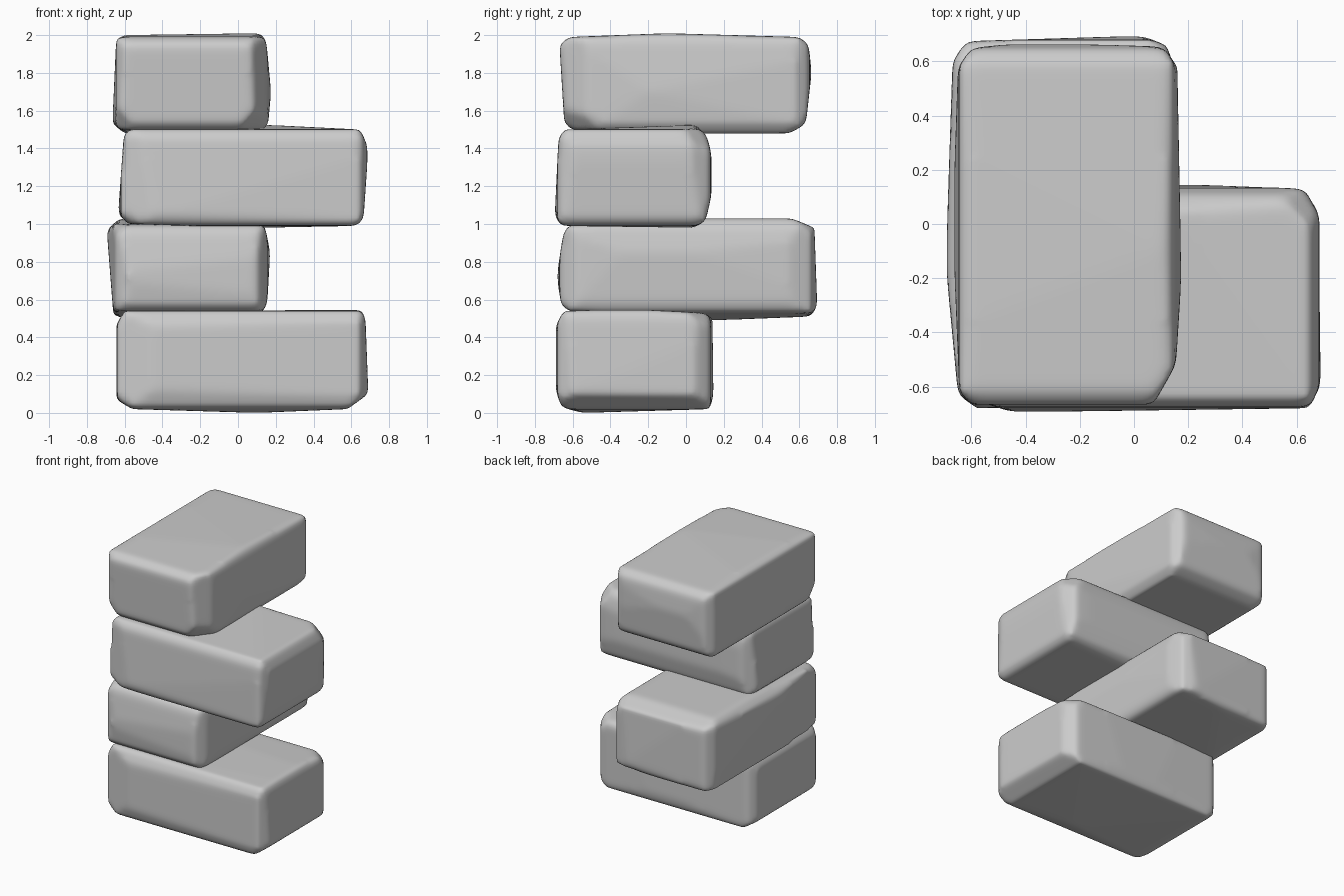
import bpy
import bmesh
from mathutils import Vector


def carve(bm, profile, axes):
    """Trim the block to a convex counter-clockwise outline in two axes."""
    for a, b in zip(profile, profile[1:] + profile[:1]):
        co, no = Vector((0, 0, 0)), Vector((0, 0, 0))
        co[axes[0]], co[axes[1]] = a
        no[axes[0]], no[axes[1]] = b[1] - a[1], a[0] - b[0]
        slice_off(bm, co, no)


def slice_off(bm, co, no):
    bmesh.ops.bisect_plane(bm, geom=bm.verts[:] + bm.edges[:] + bm.faces[:], dist=1e-5,
                           plane_co=co, plane_no=Vector(no).normalized(), clear_outer=True)
    rim = [e for e in bm.edges if e.is_boundary]
    if rim:
        bmesh.ops.holes_fill(bm, edges=rim, sides=0)


def stone(name, front, side, top, chips):
    bm = bmesh.new()
    bmesh.ops.create_cube(bm, size=6)
    carve(bm, front, (0, 2))
    carve(bm, side, (1, 2))
    carve(bm, top, (0, 1))
    for co, no in chips:
        slice_off(bm, co, no)
    bmesh.ops.recalc_face_normals(bm, faces=bm.faces[:])
    mesh = bpy.data.meshes.new(name)
    bm.to_mesh(mesh)
    bm.free()
    ob = bpy.data.objects.new(name, mesh)
    bpy.context.collection.objects.link(ob)
    # worn, softened edges
    rem = ob.modifiers.new("even_mesh", 'REMESH')
    rem.mode = 'VOXEL'
    rem.voxel_size = 0.02
    rem.use_smooth_shade = True
    soft = ob.modifiers.new("worn_edges", 'SMOOTH')
    soft.factor = 0.5
    soft.iterations = 9
    return ob


# bottom stone, lying along x
stone("bottom_stone",
      [(-.56, .02), (.1, .0), (.58, .02), (.69, .1), (.675, .5), (.655, .545), (-.6, .54), (-.645, .47), (-.645, .07)],
      [(-.66, .03), (-.55, .0), (.13, .02), (.145, .1), (.14, .5), (.1, .53), (-.3, .55), (-.65, .54), (-.69, .46), (-.69, .12)],
      [(-.64, -.64), (-.45, -.69), (.64, -.68), (.69, -.6), (.68, .05), (.62, .13), (.1, .15), (-.6, .13), (-.645, .07)],
      [((.62, .09, .5), (1, 1, 1.2)), ((-.6, -.65, .06), (-1, -.8, -1))])

# second stone, lying along y
stone("second_stone",
      [(-.66, .52), (-.58, .49), (.13, .53), (.155, .58), (.17, .85), (.145, .98), (.1, 1.03), (-.62, 1.035), (-.695, .97)],
      [(-.66, .57), (-.62, .54), (.15, .49), (.66, .51), (.695, .56), (.68, .98), (.56, 1.03), (.1, 1.03), (-.62, .995), (-.65, .95), (-.685, .72)],
      [(-.65, -.63), (-.58, -.68), (.1, -.67), (.155, -.58), (.175, -.25), (.16, .55), (.12, .66), (.03, .695), (-.62, .675), (-.67, .6), (-.695, -.15)],
      [((-.63, -.62, .96), (-1, -.6, 1)), ((.12, .63, .98), (1, 1, 1))])

# third stone, lying along x
stone("third_stone",
      [(-.58, 1.0), (.1, .98), (.63, .99), (.665, 1.03), (.69, 1.4), (.65, 1.5), (.15, 1.525), (-.57, 1.51), (-.605, 1.47), (-.635, 1.05)],
      [(-.66, .99), (.05, .98), (.105, 1.02), (.135, 1.15), (.135, 1.37), (.11, 1.47), (.05, 1.525), (-.64, 1.5), (-.675, 1.46), (-.695, 1.04)],
      [(-.62, -.64), (-.45, -.695), (.65, -.68), (.685, -.6), (.685, .03), (.63, .13), (.15, .15), (-.55, .13), (-.635, .05)],
      [((-.56, -.66, 1.03), (-.7, -.8, -1)), ((.62, .07, 1.45), (1, 1, 1))])

# top stone, lying along y
stone("top_stone",
      [(-.665, 1.53), (-.6, 1.48), (.12, 1.48), (.16, 1.53), (.175, 1.7), (.15, 1.97), (.12, 2.01), (-.6, 2.0), (-.645, 1.98)],
      [(-.645, 1.54), (-.61, 1.5), (.2, 1.47), (.55, 1.48), (.635, 1.53), (.665, 1.8), (.65, 1.95), (.6, 1.99), (-.1, 2.01), (-.62, 1.99), (-.67, 1.95)],
      [(-.645, -.62), (-.6, -.67), (.07, -.67), (.155, -.52), (.175, -.2), (.16, .58), (.11, .655), (-.4, .67), (-.6, .65), (-.65, .58), (-.67, 0)],
      [((.09, -.59, 1.56), (1, -.8, -.9)), ((-.61, -.62, 1.56), (-1, -1, -.8))])
